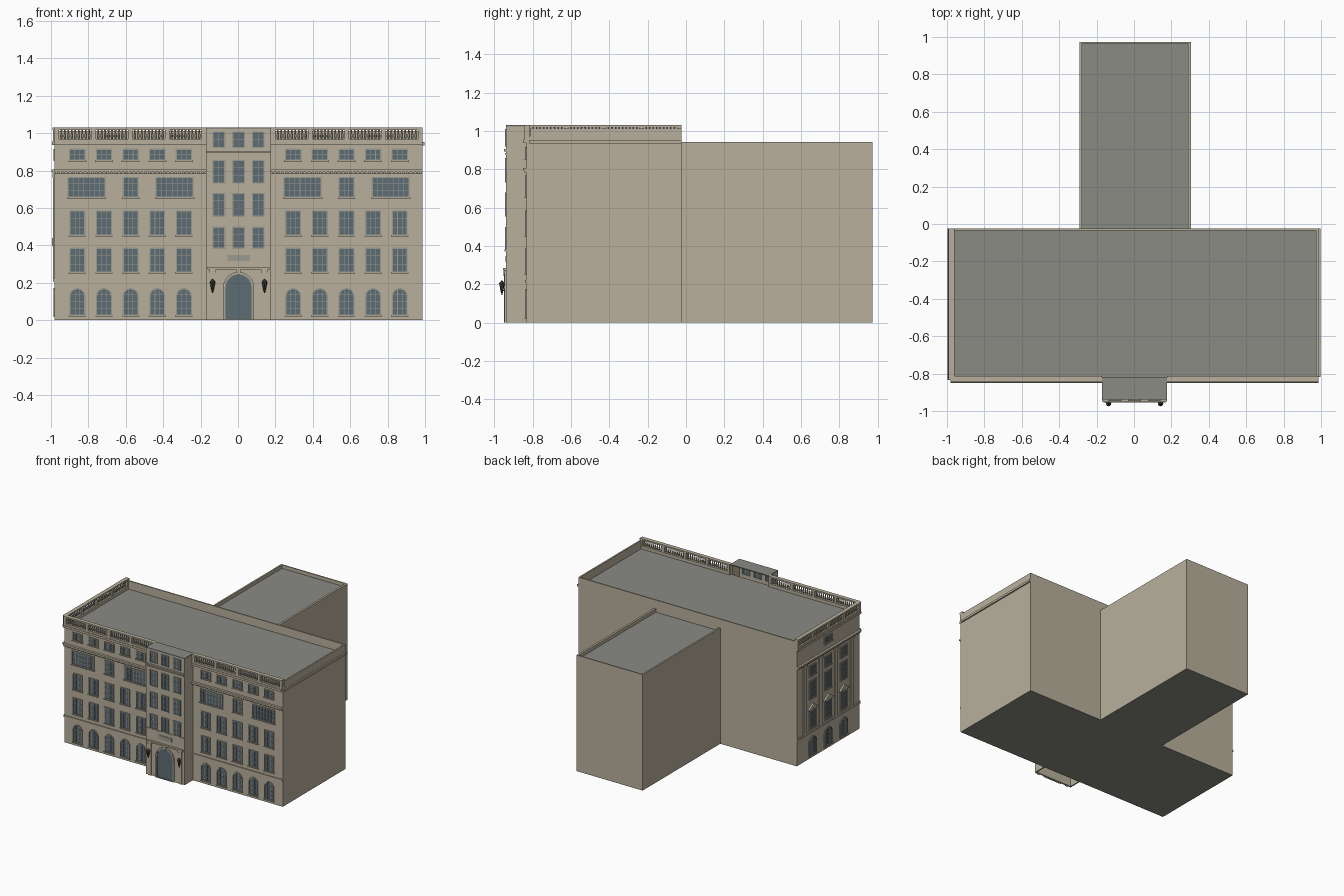
import bpy, bmesh, math
from mathutils import Vector

if "Cube" in bpy.data.objects:
    bpy.data.objects.remove(bpy.data.objects["Cube"], do_unlink=True)

# Materials
COLOURS = {"limestone": (0.479, 0.434, 0.332), "roof_grey": (0.254, 0.258, 0.231),
           "slate_glass": (0.107, 0.15, 0.175), "window_frame": (0.33, 0.33, 0.28),
           "lamp_metal": (0.05, 0.048, 0.04)}
MATS = []
for mat_name, rgb in COLOURS.items():
    m = bpy.data.materials.new(mat_name)
    m.use_nodes = True
    m.diffuse_color = (*rgb, 1)
    m.node_tree.nodes["Principled BSDF"].inputs["Base Color"].default_value = (*rgb, 1)
    MATS.append(m)
STONE, ROOF, GLASS, FRAME, METAL = range(5)

# Main dimensions
CX = 0.003
LEFT, RIGHT, FRONT, BACK, ROOF_Z = -0.98, 0.986, -0.833, -0.024, 0.945
TOWER_Y, TOWER_HALF, TOP = -0.938, 0.174, 1.03


# Wall mappings: along the wall, outward distance, height
def front(u, d, z): return Vector((u + CX, FRONT - d, z))
def tower(u, d, z): return Vector((u + CX, TOWER_Y - d, z))
def tower_inside(u, d, z): return Vector((u + CX, TOWER_Y + 0.012 + d, z))
def side(u, d, z): return Vector((LEFT - d, u, z))
def world(u, d, z): return Vector((u, d, z))


def finish(name, bm, smooth=False):
    bmesh.ops.recalc_face_normals(bm, faces=bm.faces)
    mesh = bpy.data.meshes.new(name)
    bm.to_mesh(mesh)
    bm.free()
    for m in MATS:
        mesh.materials.append(m)
    ob = bpy.data.objects.new(name, mesh)
    bpy.context.collection.objects.link(ob)
    if smooth:
        for p in mesh.polygons:
            p.use_smooth = True
    return ob


def prism(bm, pts, d0, d1, mat=STONE, at=world):
    a = [bm.verts.new(at(u, d0, z)) for u, z in pts]
    b = [bm.verts.new(at(u, d1, z)) for u, z in pts]
    n = len(pts)
    faces = [bm.faces.new(a), bm.faces.new(b)]
    faces += [bm.faces.new((a[i], a[(i + 1) % n], b[(i + 1) % n], b[i])) for i in range(n)]
    for f in faces:
        f.material_index = mat
    return faces


def box(bm, u0, u1, d0, d1, z0, z1, mat=STONE, at=world):
    return prism(bm, [(u0, z0), (u1, z0), (u1, z1), (u0, z1)], d0, d1, mat, at)


def outline(u, z0, z1, w, arch):
    r = w / 2
    pts = [(u - r, z0), (u + r, z0)]
    if not arch:
        return pts + [(u + r, z1), (u - r, z1)]
    return pts + [(u + r * math.cos(math.pi * i / 10), z1 - r + r * math.sin(math.pi * i / 10))
                  for i in range(11)]


def ring(bm, outer, inner, d, mat, at):
    n = len(outer)
    for i in range(n):
        j = (i + 1) % n
        prism(bm, [outer[i], outer[j], inner[j], inner[i]], 0, d, mat, at)


def window(bm, at, u, z0, z1, w, cols=3, rows=3, arch=False, sill=True):
    t = 0.006
    inner = outline(u, z0 + t, z1 - t, w - 2 * t, arch)
    prism(bm, inner, 0, 0.002, GLASS, at)
    ring(bm, outline(u, z0, z1, w, arch), inner, 0.007, FRAME, at)
    r = w / 2 - t
    for i in range(1, cols):
        x = u - r + 2 * r * i / cols
        top = z1 - t
        if arch:
            top += math.sqrt(max(r * r - (x - u) ** 2, 0)) - r
        box(bm, x - 0.0015, x + 0.0015, 0.001, 0.005, z0 + t, top, FRAME, at)
    for i in range(1, rows):
        z = z0 + (z1 - z0) * i / rows
        half = r
        if arch and z > z1 - t - r:
            half = math.sqrt(max(r * r - (z - z1 + t + r) ** 2, 0))
        box(bm, u - half, u + half, 0.001, 0.005, z - 0.0015, z + 0.0015, FRAME, at)
    if sill:
        box(bm, u - w / 2 - 0.004, u + w / 2 + 0.004, 0, 0.01, z0 - 0.006, z0, STONE, at)


def lathe(bm, c, profile, segs, mat):
    rows = [[bm.verts.new((c[0] + r * math.cos(2 * math.pi * i / segs),
                           c[1] + r * math.sin(2 * math.pi * i / segs), c[2] + z))
             for i in range(segs)] for r, z in profile]
    faces = [bm.faces.new(rows[0]), bm.faces.new(rows[-1])]
    for a, b in zip(rows, rows[1:]):
        for i in range(segs):
            j = (i + 1) % segs
            faces.append(bm.faces.new((a[i], a[j], b[j], b[i])))
    for f in faces:
        f.material_index = mat


def block(name, x0, x1, y0, y1, top):
    bm = bmesh.new()
    for f in box(bm, x0, x1, y0, y1, 0, top):
        if len({round(v.co.z, 4) for v in f.verts}) == 1:
            f.material_index = ROOF
    return finish(name, bm)


# Main block and rear wing
block("main_block", LEFT, RIGHT, FRONT, BACK, ROOF_Z)
WL, WR, WB = -0.292, 0.305, 0.974
block("rear_wing", WL, WR, BACK, WB, 0.915)

bm = bmesh.new()
box(bm, WL, WL + 0.013, BACK, WB, 0.915, 0.943)
box(bm, WR - 0.017, WR, BACK, WB, 0.915, 0.943)
box(bm, WL + 0.013, WR - 0.017, WB - 0.01, WB, 0.915, 0.943)
finish("wing_parapet", bm)

bm = bmesh.new()
box(bm, LEFT, RIGHT, BACK - 0.01, BACK, ROOF_Z, 1.013)
box(bm, RIGHT - 0.012, RIGHT, FRONT + 0.02, BACK - 0.01, ROOF_Z, 1.013)
box(bm, RIGHT, 0.997, FRONT + 0.015, BACK, 0.935, 0.952)
finish("plain_parapet", bm)

# Cornices and belts with dentils on the front and left walls
bm = bmesh.new()
runs = [(front, LEFT - CX, -TOWER_HALF), (front, TOWER_HALF, RIGHT - CX), (side, FRONT, BACK)]
for at, a, b in runs:
    box(bm, a, b, 0, 0.014, 0.938, 0.955, STONE, at)
    box(bm, a, b, 0, 0.018, 0.793, 0.806, STONE, at)
    box(bm, a, b, 0, 0.009, 0.782, 0.785, STONE, at)
    box(bm, a, b, 0, 0.008, 0.208, 0.222, STONE, at)
    count = int((b - a) / 0.02)
    for i in range(count):
        u = a + (i + 0.5) * (b - a) / count
        box(bm, u - 0.005, u + 0.005, 0, 0.012, 0.785, 0.793, STONE, at)
finish("cornices_and_belts", bm)

# Balustrade on the front and left edges
bm = bmesh.new()
baluster = [(0.004, 0), (0.007, 0.012), (0.007, 0.02), (0.0035, 0.034), (0.005, 0.05)]
for at, a, b in runs:
    box(bm, a, b, -0.02, 0.01, ROOF_Z, 0.97, STONE, at)
    box(bm, a, b, -0.02, 0.012, 1.018, TOP, STONE, at)
    for k in range(5):
        u = a + 0.012 + (b - a - 0.024) * k / 4
        box(bm, u - 0.012, u + 0.012, -0.018, 0.01, 0.97, 1.018, STONE, at)
    step = (b - a - 0.024) / 4
    for k in range(4):
        for i in range(9):
            u = a + 0.012 + step * k + 0.024 + (step - 0.048) * i / 8
            lathe(bm, at(u, -0.004, 0.969), baluster, 6, STONE)
finish("balustrade", bm)

# Front windows, both halves
bm = bmesh.new()
for s in (-1, 1):
    for i in range(5):
        u = s * (0.292 + 0.1425 * i)
        window(bm, front, u, 0.025, 0.172, 0.085, 3, 4, arch=True)
        window(bm, front, u, 0.255, 0.388, 0.085)
        window(bm, front, u, 0.453, 0.586, 0.085)
        window(bm, front, u, 0.853, 0.917, 0.088, 3, 2)
    window(bm, front, s * 0.577, 0.655, 0.767, 0.085)
    for u in (0.342, 0.813):
        window(bm, front, s * u, 0.655, 0.767, 0.203, 7, 3)
finish("front_windows", bm)

# Left wall: three bays between pilasters
bm = bmesh.new()
MID, BAY = -0.425, 0.2
for i in (-1, 0, 1):
    y = MID + i * BAY
    window(bm, side, y, 0.025, 0.172, 0.1, 3, 4, arch=True)
    window(bm, side, y, 0.245, 0.39, 0.085)
    window(bm, side, y, 0.485, 0.63, 0.085)
    window(bm, side, y, 0.67, 0.755, 0.085, 3, 2)
    box(bm, y - 0.058, y + 0.058, 0, 0.012, 0.395, 0.403, STONE, side)
    prism(bm, [(y - 0.06, 0.403), (y + 0.06, 0.403), (y, 0.44)], 0, 0.014, STONE, side)
window(bm, side, MID, 0.86, 0.915, 0.1, 3, 2)
finish("left_windows", bm)

bm = bmesh.new()
for i in range(4):
    y = MID + (i - 1.5) * BAY
    box(bm, y - 0.018, y + 0.018, 0, 0.008, 0.222, 0.782, STONE, side)
    box(bm, y - 0.023, y + 0.023, 0, 0.012, 0.762, 0.782, STONE, side)
finish("left_pilasters", bm)

# Entrance tower: open shell with a roof
bm = bmesh.new()
H = TOWER_HALF
box(bm, -H, H, -0.012, 0, 0, TOP - 0.008, STONE, tower)
for s in (-1, 1):
    box(bm, min(s * H, s * (H - 0.01)), max(s * H, s * (H - 0.01)),
        FRONT - TOWER_Y, 0, ROOF_Z, TOP - 0.008, STONE,
        lambda u, d, z: tower(u, -d, z))
    box(bm, min(s * H, s * (H - 0.01)), max(s * H, s * (H - 0.01)),
        TOWER_Y - FRONT, -0.012, 0, ROOF_Z, STONE, tower)
box(bm, -H, H, -0.118, 0, TOP - 0.008, TOP, ROOF, tower)
finish("entrance_tower", bm)

bm = bmesh.new()
for u in (-0.105, 0, 0.105):
    for z0, z1, rows in ((0.92, 1.01, 2), (0.73, 0.858, 3), (0.553, 0.68, 3), (0.382, 0.5, 3)):
        window(bm, tower, u, z0, z1, 0.068, 2, rows, sill=False)
    window(bm, tower_inside, u, 0.92, 1.01, 0.068, 2, 2, sill=False)
finish("tower_windows", bm)

bm = bmesh.new()
box(bm, -H, H, 0, 0.012, 0.893, 0.905, STONE, tower)
box(bm, -H, H, 0, 0.007, 0.877, 0.886, STONE, tower)
box(bm, -H, H, 0, 0.008, 0.372, 0.382, STONE, tower)
box(bm, -0.165, 0.165, 0, 0.016, 0.272, 0.284, STONE, tower)
for s in (-1, 1):
    box(bm, s * 0.138 - 0.014, s * 0.138 + 0.014, 0, 0.008, 0, 0.272, STONE, tower)
    box(bm, s * 0.138 - 0.018, s * 0.138 + 0.018, 0, 0.012, 0.255, 0.272, STONE, tower)
box(bm, -0.06, 0.06, 0, 0.004, 0.317, 0.348, FRAME, tower)
finish("entrance_surround", bm)

# Arched door with frame and keystone
bm = bmesh.new()
window(bm, tower, 0, 0, 0.25, 0.15, 1, 1, arch=True, sill=False)
ring(bm, outline(0, 0, 0.258, 0.166, True), outline(0, 0, 0.25, 0.15, True), 0.01, STONE, tower)
prism(bm, [(-0.007, 0.242), (0.007, 0.242), (0.011, 0.27), (-0.011, 0.27)], 0, 0.013, STONE, tower)
finish("arched_door", bm)

# Wall lanterns
bm = bmesh.new()
lantern = [(0.002, 0), (0.006, 0.015), (0.009, 0.03), (0.014, 0.056), (0.015, 0.06),
           (0.008, 0.068), (0.002, 0.076)]
for s in (-1, 1):
    lathe(bm, tower(s * 0.139, 0.022, 0.145), lantern, 8, METAL)
    box(bm, s * 0.139 - 0.003, s * 0.139 + 0.003, 0, 0.022, 0.165, 0.171, METAL, tower)
finish("wall_lanterns", bm)
